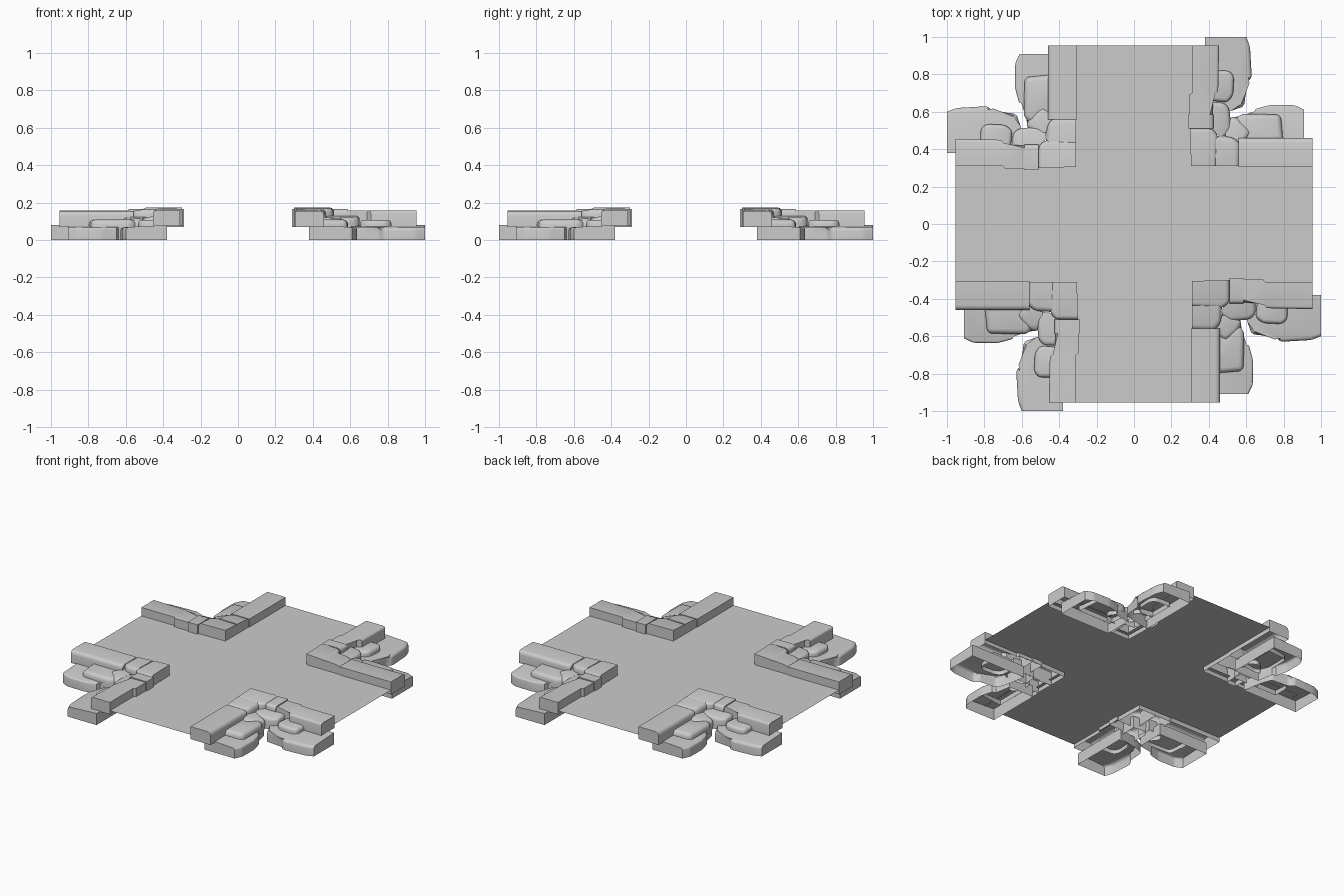
import bpy, bmesh, math
from mathutils import Vector

old = bpy.data.objects.get("Cube")
if old:
    bpy.data.objects.remove(old, do_unlink=True)

# One plain stone grey for everything
grey = bpy.data.materials.new("stone_grey")
grey.use_nodes = True
colour = (0.6, 0.6, 0.6, 1)
grey.diffuse_color = colour
grey.node_tree.nodes["Principled BSDF"].inputs["Base Color"].default_value = colour

SIDES = {"N": Vector((0, 1, 0)), "S": Vector((0, -1, 0)),
         "E": Vector((1, 0, 0)), "W": Vector((-1, 0, 0))}
CORNERS = ["back_left", "back_right", "front_right", "front_left"]


def rect(x0, y0, x1, y1):
    return [(x0, y0), (x1, y0), (x1, y1), (x0, y1)]


def stone(name, outline, z0, z1, soft="", radius=0.02, tilt=(0, 0)):
    """Open-bottomed block, worn round on its soft sides, placed at all four corners."""
    bm = bmesh.new()
    n = len(outline)
    cx = sum(p[0] for p in outline) / n
    cy = sum(p[1] for p in outline) / n
    low = [bm.verts.new((x, y, z0)) for x, y in outline]
    top = [bm.verts.new((x, y, z1 + tilt[0] * (x - cx) + tilt[1] * (y - cy)))
           for x, y in outline]
    bm.faces.new(top)
    worn = []
    for i in range(n):
        j = (i + 1) % n
        bm.faces.new((low[i], low[j], top[j], top[i]))
        d = (low[j].co - low[i].co).normalized()
        out = Vector((d.y, -d.x, 0))
        worn.append(any(out.dot(SIDES[s]) > 0.6 for s in soft))
    edges = []
    for i in range(n):
        if worn[i]:
            edges.append(bm.edges.get((top[i], top[(i + 1) % n])))
            if worn[i - 1]:
                edges.append(bm.edges.get((low[i], top[i])))
    if edges:
        bmesh.ops.bevel(bm, geom=edges, offset=radius, segments=3,
                        profile=0.5, affect="EDGES", clamp_overlap=True)
    mesh = bpy.data.meshes.new(name)
    bm.to_mesh(mesh)
    bm.free()
    mesh.materials.append(grey)
    for k, corner in enumerate(CORNERS):
        ob = bpy.data.objects.new(corner + "_" + name, mesh)
        ob.rotation_euler.z = k * math.pi / 2
        bpy.context.collection.objects.link(ob)
        ob.select_set(True)
        bpy.context.view_layer.objects.active = ob
        if k == 0:
            bpy.ops.object.shade_smooth_by_angle(angle=math.radians(35))
        ob.select_set(False)


bpy.ops.object.select_all(action="DESELECT")

# Cross-shaped road sheet
W, L, Z = 0.33, 0.955, 0.1
arm = [(W, W), (W, L), (-W, L)]
bm = bmesh.new()
ring = []
for k in range(4):
    for x, y in arm[:2] + arm[2:]:
        a = k * math.pi / 2
        ring.append(bm.verts.new((x * math.cos(a) - y * math.sin(a),
                                  x * math.sin(a) + y * math.cos(a), Z)))
bm.faces.new(ring)
mesh = bpy.data.meshes.new("road")
bm.to_mesh(mesh)
bm.free()
mesh.materials.append(grey)
bpy.context.collection.objects.link(bpy.data.objects.new("road", mesh))

# Upper kerb stones along the road edges
stone("long_kerb", [(0.295, 0.58), (0.42, 0.58), (0.42, 0.69), (0.45, 0.71),
                    (0.455, 0.955), (0.31, 0.955), (0.31, 0.7), (0.295, 0.69)],
      0.075, 0.158, "E", 0.025)
stone("kerb_link", rect(0.288, 0.51, 0.425, 0.585), 0.07, 0.165, "E", 0.02)
stone("corner_kerb", [(0.305, 0.31), (0.44, 0.31), (0.45, 0.47), (0.42, 0.51), (0.3, 0.51)],
      0.07, 0.17, "NE", 0.02, (-0.05, 0))
stone("small_kerb", [(0.435, 0.31), (0.565, 0.31), (0.57, 0.43), (0.53, 0.465), (0.44, 0.47)],
      0.07, 0.163, "NE", 0.03, (-0.06, 0))
stone("straight_kerb", rect(0.56, 0.305, 0.955, 0.46), 0.07, 0.156, "N", 0.025)

# Rounded filler stones at middle height
stone("upper_filler", [(0.4, 0.66), (0.5, 0.65), (0.53, 0.69), (0.535, 0.79),
                       (0.51, 0.82), (0.4, 0.82)], 0.045, 0.108, "NSE", 0.025)
stone("inner_filler", [(0.4, 0.48), (0.49, 0.47), (0.52, 0.51), (0.51, 0.62),
                       (0.48, 0.65), (0.4, 0.65)], 0.045, 0.125, "NE", 0.03, (-0.1, 0))
stone("middle_filler", [(0.49, 0.44), (0.59, 0.44), (0.63, 0.49), (0.57, 0.56),
                        (0.52, 0.58), (0.49, 0.54)], 0.045, 0.118, "NE", 0.03, (0, -0.1))
stone("wide_filler", [(0.55, 0.42), (0.8, 0.42), (0.785, 0.585), (0.57, 0.59), (0.535, 0.55)],
      0.045, 0.11, "NEW", 0.03)

# Large ground stones
stone("end_ground_stone", [(0.38, 0.58), (0.52, 0.605), (0.59, 0.63), (0.6, 0.76),
                           (0.63, 0.78), (0.62, 0.95), (0.6, 1.0), (0.38, 1.0)],
      0, 0.072, "ES", 0.035, (-0.05, 0))
stone("side_ground_stone", [(0.53, 0.38), (0.91, 0.38), (0.91, 0.61), (0.86, 0.635),
                            (0.73, 0.637), (0.65, 0.615), (0.64, 0.59), (0.53, 0.57)],
      0, 0.072, "N", 0.035, (0, -0.05))
